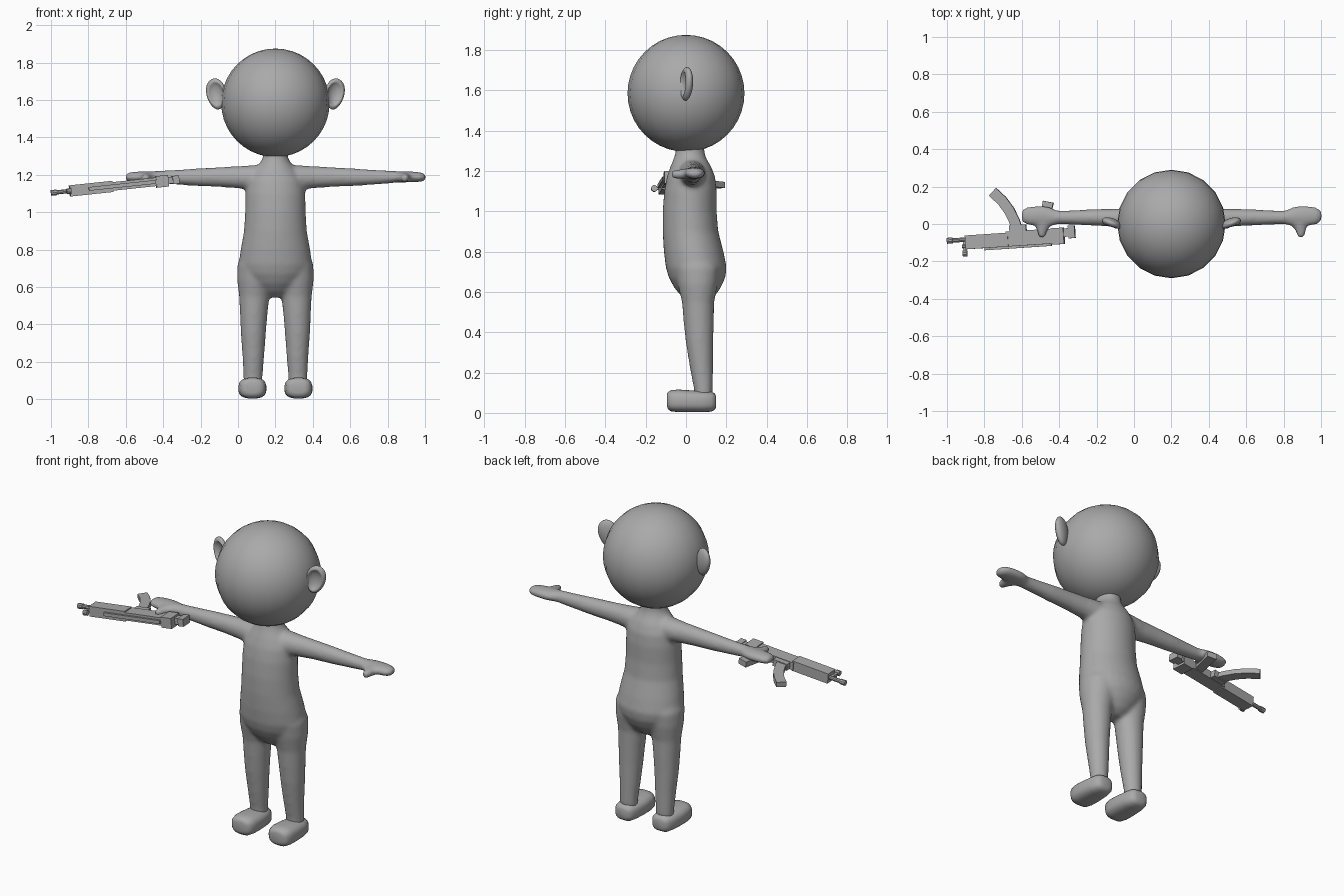
import bpy, bmesh, math
from mathutils import Vector, Matrix

if "Cube" in bpy.data.objects:
    bpy.data.objects.remove(bpy.data.objects["Cube"])

CX = 0.2  # symmetry plane of the figure

grey = bpy.data.materials.new("plain grey")
grey.diffuse_color = (0.4, 0.4, 0.4, 1)
grey.use_nodes = True
grey.node_tree.nodes["Principled BSDF"].inputs["Base Color"].default_value = grey.diffuse_color


def finish(name, bm, smooth=True):
    bmesh.ops.recalc_face_normals(bm, faces=bm.faces)
    me = bpy.data.meshes.new(name)
    for f in bm.faces:
        f.smooth = smooth
    bm.to_mesh(me)
    bm.free()
    me.materials.append(grey)
    ob = bpy.data.objects.new(name, me)
    bpy.context.collection.objects.link(ob)
    return ob


def loft(bm, rings, place, power=2.0, n=32):
    """Closed tube; ring = (t, centre a, centre b, radius a, radius b)."""
    def se(v):
        return math.copysign(abs(v) ** (2 / power), v)
    loops = []
    for t, a, b, ra, rb in rings:
        loops.append([bm.verts.new(place(t, a + ra * se(math.cos(i * math.tau / n)),
                                         b + rb * se(math.sin(i * math.tau / n))))
                      for i in range(n)])
    for lo, hi in zip(loops, loops[1:]):
        for i in range(n):
            j = (i + 1) % n
            bm.faces.new((lo[i], lo[j], hi[j], hi[i]))
    bm.faces.new(loops[0])
    bm.faces.new(loops[-1])


# Body: torso, legs, arms and thumbs, fused into one smooth skin
TORSO = [(.545, 0, .06, .05, .04), (.575, 0, .06, .10, .08), (.62, 0, .057, .145, .115),
         (.67, 0, .055, .183, .14), (.72, 0, .051, .197, .151), (.8, 0, .038, .186, .148),
         (.9, 0, .022, .168, .138), (1.0, 0, .018, .162, .134), (1.1, 0, .022, .160, .13),
         (1.17, 0, .025, .15, .12), (1.22, 0, .024, .12, .102), (1.26, 0, .02, .085, .082),
         (1.29, 0, .02, .067, .072), (1.35, 0, .02, .066, .07)]
# offsets are measured outward from the symmetry plane
LEG = [(.08, .12, .086, .05, .045), (.12, .12, .086, .051, .047), (.23, .118, .076, .058, .058),
       (.35, .118, .067, .067, .068), (.45, .116, .063, .073, .075), (.55, .113, .06, .081, .08),
       (.64, .108, .058, .097, .10), (.72, .105, .055, .098, .11), (.78, .1, .05, .08, .09)]
ARM = [(.06, .028, 1.185, .07, .07), (.13, .03, 1.185, .066, .066), (.2, .032, 1.187, .055, .059),
       (.3, .034, 1.188, .048, .053), (.42, .035, 1.187, .044, .047), (.54, .035, 1.187, .038, .039),
       (.61, .035, 1.188, .037, .034), (.645, .038, 1.189, .05, .031), (.68, .041, 1.189, .057, .03),
       (.73, .043, 1.189, .054, .029), (.775, .043, 1.188, .047, .026), (.797, .043, 1.187, .034, .02),
       (.803, .043, 1.187, .018, .011)]
THUMB = [(.03, .68, 1.186, .05, .026), (-.01, .685, 1.185, .042, .026), (-.04, .692, 1.184, .026, .024),
         (-.065, .692, 1.183, .02, .02), (-.075, .692, 1.183, .011, .011)]

bm = bmesh.new()
loft(bm, TORSO, lambda t, a, b: (CX + a, b, t))
for s in (-1, 1):
    loft(bm, LEG, lambda t, a, b: (CX + s * a, b, t))
    loft(bm, ARM, lambda t, a, b: (CX + s * t, a, b))
    loft(bm, THUMB, lambda t, a, b: (CX + s * a, t, b))
body = finish("body", bm)
rem = body.modifiers.new("fuse", 'REMESH')
rem.mode = 'VOXEL'
rem.voxel_size = 0.011
rem.use_smooth_shade = True
sm = body.modifiers.new("soften", 'SMOOTH')
sm.factor = 0.5
sm.iterations = 8

# Feet: rounded shoes lying along y
FOOT = [(-.095, 0, .062, .035, .028), (-.09, 0, .061, .052, .042), (-.075, 0, .06, .066, .052),
        (-.04, 0, .06, .074, .056), (.02, 0, .058, .075, .054), (.08, 0, .056, .07, .052),
        (.125, 0, .056, .06, .05), (.143, 0, .056, .047, .04), (.15, 0, .056, .03, .026)]
for s, side in ((-1, "right"), (1, "left")):
    bm = bmesh.new()
    loft(bm, FOOT, lambda t, a, b: (CX + s * .123 + a, t, b), power=2.7)
    finish(side + "_foot", bm)

# Head
bm = bmesh.new()
bmesh.ops.create_uvsphere(bm, u_segments=20, v_segments=20, radius=0.29,
                          matrix=Matrix.Translation((CX, 0, 1.585)))
finish("head", bm)

# Ears: flattened balls with a hollow pressed into the front
for s, side in ((-1, "right"), (1, "left")):
    bm = bmesh.new()
    bmesh.ops.create_uvsphere(bm, u_segments=28, v_segments=24, radius=1,
                              matrix=Matrix.Rotation(math.pi / 2, 4, 'X'))
    turn = Matrix.Rotation(math.radians(-22), 3, 'Z') @ Matrix.Rotation(math.radians(-10), 3, 'Y')
    for v in bm.verts:
        r = math.hypot(v.co.x - .1, v.co.z)
        if v.co.y < 0 and r < .75:
            v.co.y += 1.15 * (1 - (r / .75) ** 2) ** .7
        taper = 1 + .15 * v.co.z
        p = turn @ Vector((v.co.x * .054 * taper, v.co.y * .028, v.co.z * .084))
        v.co = (CX - s * (p.x - .317), p.y + .002, p.z + 1.632)
    finish(side + "_ear", bm)

# Rifle lying on its side: u runs muzzle to stock, v toward the grip, w upward
U = Vector((.68, .045, .072)).normalized()
V = (Vector((0, 1, 0)) - U * U.y).normalized()
W = U.cross(V)
O = Vector((-1.0, -.09, 1.103))


def at(u, v, w):
    return O + U * u + V * v + W * w


def plate(name, outline, w0, w1):
    bm = bmesh.new()
    lo = [bm.verts.new(at(u, v, w0)) for u, v in outline]
    hi = [bm.verts.new(at(u, v, w1)) for u, v in outline]
    n = len(outline)
    bm.faces.new(lo)
    bm.faces.new(hi)
    for i in range(n):
        j = (i + 1) % n
        bm.faces.new((lo[i], lo[j], hi[j], hi[i]))
    return finish(name, bm, smooth=False)


def box(name, u0, u1, v0, v1, w0, w1):
    plate(name, [(u0, v0), (u1, v0), (u1, v1), (u0, v1)], w0, w1)


def tube(name, u0, u1, v, r, n=10):
    bm = bmesh.new()
    loft(bm, [(u0, v, 0, r, r), (u1, v, 0, r, r)], at, n=n)
    finish(name, bm, smooth=False)


tube("barrel", 0, .14, 0, .012)
tube("muzzle", 0.0, .03, 0, .016)
tube("gas_tube", .08, .2, -.035, .011)
box("handguard", .10, .33, -.052, .022, -.03, .03)
box("receiver", .32, .60, -.052, .028, -.023, .023)
box("rear_block", .565, .63, -.058, .03, -.032, .03)
box("stock_stub", .62, .665, -.02, .025, -.018, .018)
box("stock_end", .655, .69, -.03, .038, -.022, .022)
box("top_rail", .2, .56, -.064, -.05, -.01, .01)
box("front_sight", .085, .10, -.06, .0, -.007, .007)
bm = bmesh.new()
loft(bm, [(.08, -.074, 0, .016, .016), (.105, -.074, 0, .016, .016)], at, n=10)
finish("sight_hood", bm, smooth=False)
box("magazine_well", .34, .43, .02, .06, -.02, .02)
plate("grip", [(.49, .02), (.54, .02), (.585, .165), (.53, .18)], -.017, .017)

# Curved magazine from an offset centre line
mid = [(.385, .02), (.37, .08), (.345, .14), (.31, .195), (.262, .245)]
left, right = [], []
for i, p in enumerate(mid):
    a, b = Vector(mid[max(i - 1, 0)]), Vector(mid[min(i + 1, len(mid) - 1)])
    d = (b - a).normalized() * .028
    left.append((p[0] - d.y, p[1] + d.x))
    right.append((p[0] + d.y, p[1] - d.x))
plate("magazine", left + right[::-1], -.015, .015)
